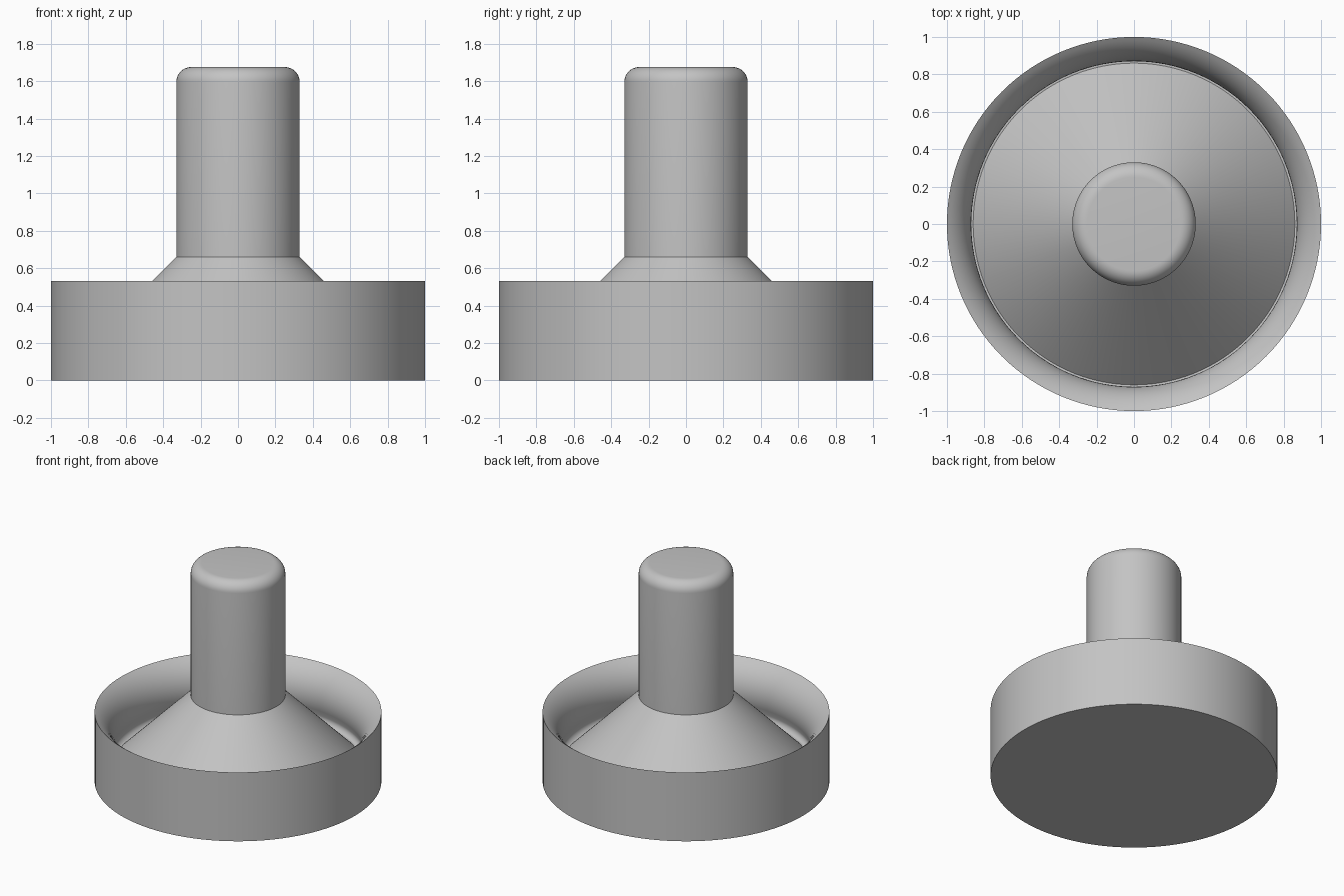
import bpy, bmesh
from math import pi, sin, cos, radians

if "Cube" in bpy.data.objects:
    bpy.data.objects.remove(bpy.data.objects["Cube"], do_unlink=True)

SIDES = 128

grey = bpy.data.materials.new("plain_grey")
grey.use_nodes = True
color = (0.55, 0.55, 0.55, 1)
grey.diffuse_color = color
grey.node_tree.nodes["Principled BSDF"].inputs["Base Color"].default_value = color


def arc(cx, cz, radius, start, end, steps):
    """Profile points on a circle, angles in degrees."""
    angles = [radians(start + (end - start) * i / steps) for i in range(steps + 1)]
    return [(cx + radius * cos(a), cz + radius * sin(a)) for a in angles]


def lathe(name, profile, cap):
    """Revolve (radius, height) points about z and cap the ring with index cap."""
    bm = bmesh.new()
    turns = [2 * pi * i / SIDES for i in range(SIDES)]
    rings = [[bm.verts.new((r * cos(t), r * sin(t), z)) for t in turns]
             for r, z in profile]
    for low, high in zip(rings, rings[1:]):
        for i in range(SIDES):
            j = (i + 1) % SIDES
            bm.faces.new((low[i], low[j], high[j], high[i]))
    bm.faces.new(rings[cap] if cap else rings[cap][::-1])
    mesh = bpy.data.meshes.new(name)
    bm.to_mesh(mesh)
    bm.free()
    mesh.materials.append(grey)
    obj = bpy.data.objects.new(name, mesh)
    bpy.context.collection.objects.link(obj)
    bpy.ops.object.select_all(action='DESELECT')
    obj.select_set(True)
    bpy.context.view_layer.objects.active = obj
    bpy.ops.object.shade_smooth_by_angle(angle=radians(30))
    return obj


# Round base: straight side, curved inner lip, undercut groove, central cone
lip = arc(1.138, 0.30, 0.268, 121, 202, 16)
groove = arc(0.85, 0.17, 0.045, 20, -60, 8)
lathe("base", [(1, 0), (1, 0.53)] + lip[1:] + groove + [(0.86, 0.13), (0.33, 0.66)], 0)

# Upright post with a rounded top edge
lathe("post", [(0.33, 0.66)] + arc(0.25, 1.595, 0.08, 0, 90, 10), -1)
